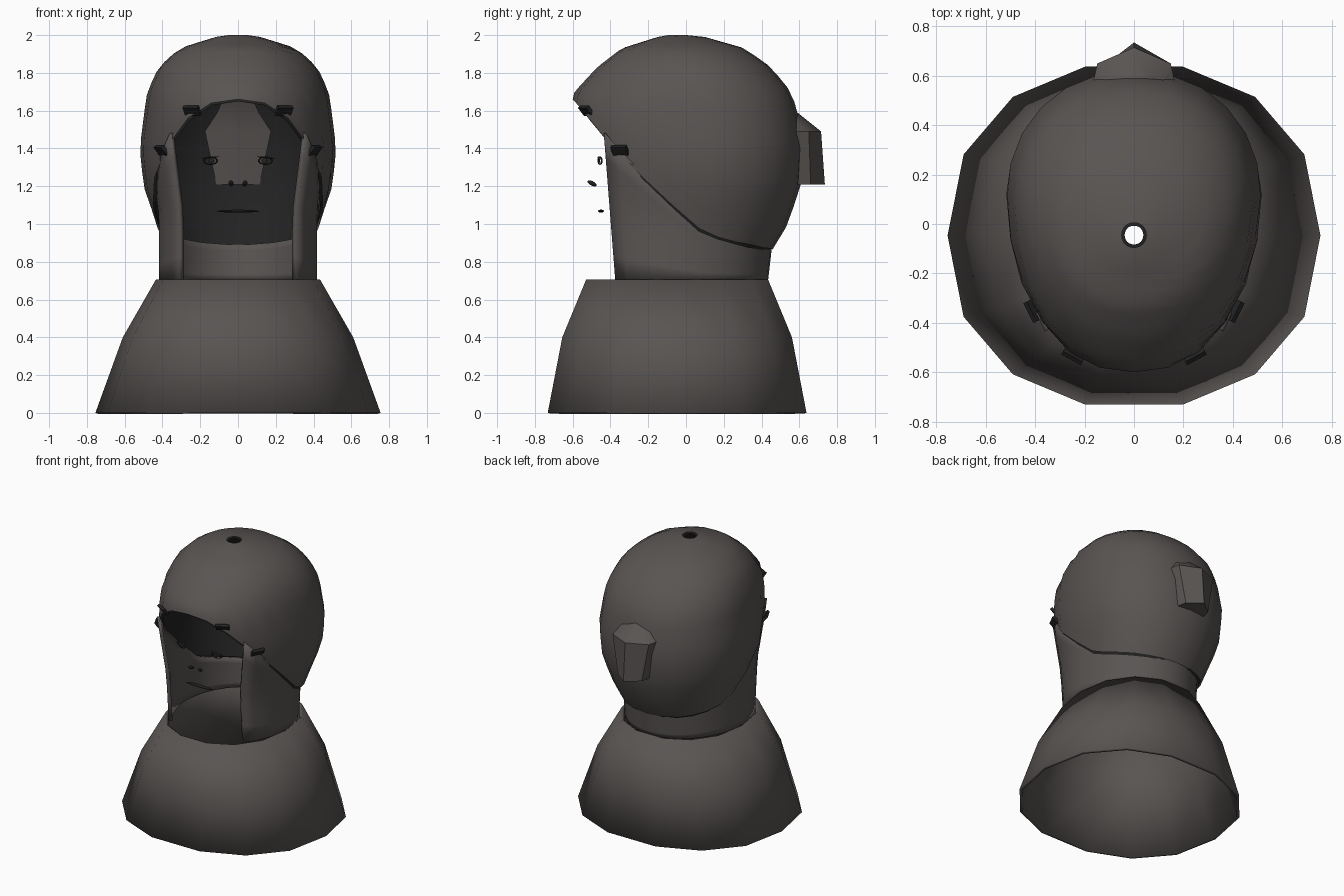
import bpy
from math import sin, cos, pi, radians, copysign

cube = bpy.data.objects.get("Cube")
if cube:
    bpy.data.objects.remove(cube, do_unlink=True)


def material(name, rgb):
    mat = bpy.data.materials.new(name)
    mat.use_nodes = True
    mat.diffuse_color = (*rgb, 1)
    mat.node_tree.nodes["Principled BSDF"].inputs["Base Color"].default_value = (*rgb, 1)
    return mat


stone = material("warm dark grey", (0.1, 0.09, 0.086))
black = material("soft black", (0.016, 0.016, 0.016))


def table(rows, key):
    """Linear interpolation through rows sorted by their first value."""
    if key <= rows[0][0]:
        return rows[0][1:]
    for low, high in zip(rows, rows[1:]):
        if key <= high[0]:
            t = (key - low[0]) / (high[0] - low[0])
            return [a + (b - a) * t for a, b in zip(low[1:], high[1:])]
    return rows[-1][1:]


def finish(obj, name, mat, angle=40):
    obj.name = name
    obj.data.materials.append(mat)
    bpy.ops.object.select_all(action="DESELECT")
    obj.select_set(True)
    bpy.context.view_layer.objects.active = obj
    bpy.ops.object.shade_smooth_by_angle(angle=radians(angle))
    return obj


def loft(name, columns, mat, closed=True, flip=False, capped=False, wall=0):
    """Skin columns of points that run from top to bottom, counterclockwise."""
    rows, count = len(columns[0]), len(columns)
    faces = []
    for c in range(count if closed else count - 1):
        d = (c + 1) % count
        for r in range(rows - 1):
            quad = [c * rows + r, c * rows + r + 1, d * rows + r + 1, d * rows + r]
            faces.append(quad[::-1] if flip else quad)
    if capped:
        faces.append([c * rows for c in range(count)])
        faces.append([c * rows + rows - 1 for c in reversed(range(count))])
    mesh = bpy.data.meshes.new(name)
    mesh.from_pydata([p for col in columns for p in col], [], faces)
    obj = bpy.data.objects.new(name, mesh)
    bpy.context.collection.objects.link(obj)
    if wall:
        solid = obj.modifiers.new("wall", "SOLIDIFY")
        solid.thickness = wall
        solid.offset = -1
    return finish(obj, name, mat)


CENTRE = -0.047

# Shoulders: flared open shell with fourteen sides
quarter = [(1, 0), (0.914, 0.48), (0.65, 0.82), (0.26, 1)]
half = quarter + [(-x, y) for x, y in reversed(quarter)]
outline = half + [(x, -y) for x, y in reversed(half[1:-1])]
levels = [(0.705, 0.435, 0.482), (0.4, 0.61, 0.608), (0, 0.755, 0.685)]
loft("shoulders", [[(x * rx, CENTRE + y * ry, z) for z, rx, ry in levels]
                   for x, y in outline], stone, wall=0.02)

# Lower edge of the hood: height for each depth
RIM = [(-0.62, 1.69), (-0.4, 1.42), (-0.2, 1.22), (-0.05, 1.08),
       (0.1, 0.95), (0.3, 0.9), (0.46, 0.87)]

# Hood profile: height, half width, front, back, depth of the widest point
HOOD = sorted([
    (2.0, 0.05, -0.095, 0.005, -0.045), (1.99, 0.12, -0.15, 0.1, -0.03),
    (1.93, 0.31, -0.34, 0.31, 0), (1.83, 0.42, -0.47, 0.45, 0.04),
    (1.7, 0.48, -0.59, 0.555, 0.08), (1.6, 0.495, -0.615, 0.59, 0.1),
    (1.4, 0.52, -0.6, 0.62, 0.12), (1.2, 0.5, -0.57, 0.605, 0.12),
    (1.0, 0.43, -0.52, 0.54, 0.08), (0.86, 0.4, -0.47, 0.455, 0.03)])


def hood_point(a, z, inset=0):
    width, front, back, mid = table(HOOD, z)
    reach = back - mid if sin(a) > 0 else mid - front
    x = copysign(abs(cos(a)) ** 0.92, cos(a)) * (width - inset)
    return (x, mid + (reach - inset) * sin(a), z - inset * 0.5)


def hood_columns(inset=0, drop=0, count=24, rows=16):
    columns = []
    for c in range(count):
        a = 2 * pi * c / count
        z = 1.95
        while z > table(RIM, hood_point(a, z)[1])[0] - drop:
            z -= 0.005
        columns.append([hood_point(a, 2 - (2 - z) * (r / rows) ** 1.7, inset)
                        for r in range(rows + 1)])
    return columns


# Hood and its dark lining
loft("hood", hood_columns(), stone)
loft("hood_lining", hood_columns(0.012, 0.008), black, flip=True)

# Neck: curved wall open at the front, rising under the hood edge
neck = []
steps = 28
start = -0.748
for i in range(steps + 1):
    a = start + (pi - 2 * start) * i / steps

    def neck_point(z):
        rx = 0.42 + max(0, z - 1.05) * 0.17
        ry = 0.482 + (z - 0.705) * 0.115
        return (rx * cos(a), CENTRE + ry * sin(a), z)

    top = 1.5
    while top > table(RIM, neck_point(top)[1])[0] + 0.02:
        top -= 0.005
    neck.append([neck_point(top + (0.7 - top) * r / 6) for r in range(7)])
loft("neck_wall", neck, stone, closed=False, wall=0.025)

# Bun at the back: height, half width, inner, middle and outer depth
bun_levels = [(1.66, 0.08, 0.46, 0.48, 0.5), (1.59, 0.11, 0.5, 0.54, 0.59),
              (1.49, 0.175, 0.53, 0.65, 0.715), (1.21, 0.115, 0.58, 0.66, 0.735)]


def bun_section(z, w, inner, mid, outer):
    return [(w, inner, z), (w * 0.85, mid, z), (0, outer, z),
            (-w * 0.85, mid, z), (-w, inner, z), (0, inner - 0.015, z)]


loft("bun", list(zip(*[bun_section(*lv) for lv in bun_levels])), stone, capped=True)


def blob(name, place, size, turn=(0, 0, 0)):
    bpy.ops.mesh.primitive_uv_sphere_add(segments=12, ring_count=6, radius=1,
                                         location=place, rotation=turn)
    obj = bpy.context.object
    obj.scale = size
    finish(obj, name, black)


# Face features and ragged rim tabs, one of each per side
for side, word in ((1, "left"), (-1, "right")):
    bpy.ops.mesh.primitive_torus_add(
        major_segments=16, minor_segments=4, major_radius=0.036, minor_radius=0.005,
        location=(side * 0.145, -0.455, 1.335), rotation=(pi / 2, 0, side * 0.25))
    eye = bpy.context.object
    eye.scale = (1, 0.55, 1)
    finish(eye, word + "_eye_outline", black)
    blob(word + "_pupil", (side * 0.14, -0.46, 1.335), (0.016, 0.004, 0.016))
    blob(word + "_eyelash", (side * 0.148, -0.458, 1.352),
         (0.05, 0.012, 0.004), (0, side * 0.1, 0))
    blob(word + "_nostril", (side * 0.037, -0.497, 1.215),
         (0.013, 0.027, 0.012), (-0.5, side * 0.3, 0))
    for spot, place, turn in (("brow", (side * 0.243, -0.528, 1.6), side * 0.5),
                              ("cheek", (side * 0.405, -0.35, 1.39), side * 1.1)):
        bpy.ops.mesh.primitive_cube_add(size=1, location=place,
                                        rotation=(radians(40), 0, turn))
        tab = bpy.context.object
        tab.scale = (0.09, 0.02, 0.055)
        finish(tab, word + "_" + spot + "_tab", black)
blob("mouth", (0, -0.45, 1.068), (0.115, 0.016, 0.008))
